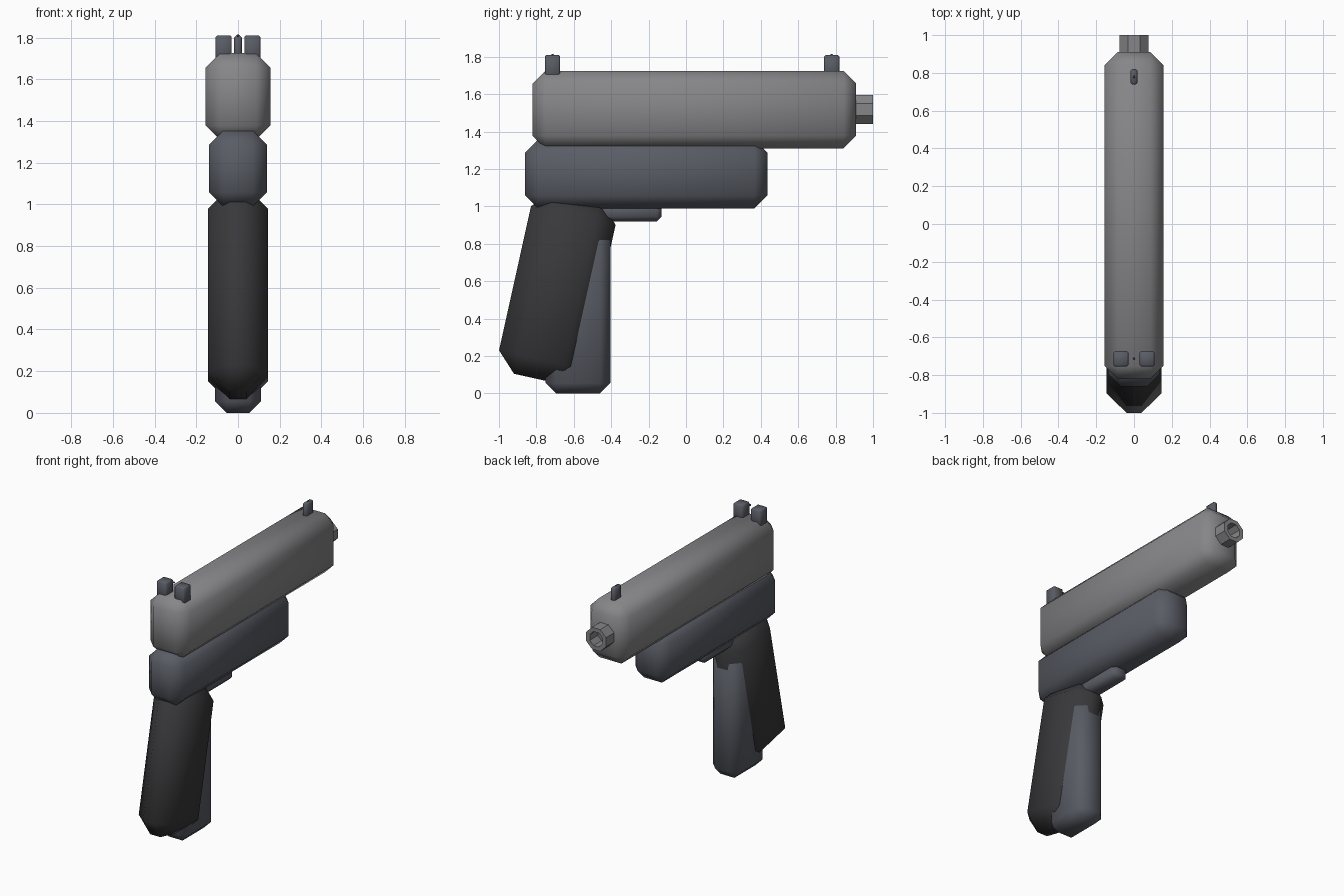
import bpy, bmesh, math
from mathutils import Matrix

if "Cube" in bpy.data.objects:
    bpy.data.objects.remove(bpy.data.objects["Cube"])


def material(name, color):
    m = bpy.data.materials.new(name)
    m.diffuse_color = (*color, 1)
    m.use_nodes = True
    m.node_tree.nodes["Principled BSDF"].inputs["Base Color"].default_value = m.diffuse_color
    return m


STEEL = material("steel", (0.24, 0.24, 0.25))
FRAME = material("frame_grey", (0.10, 0.108, 0.13))
RUBBER = material("dark_rubber", (0.04, 0.039, 0.042))


def add_object(name, bm, mat):
    bmesh.ops.recalc_face_normals(bm, faces=bm.faces)
    mesh = bpy.data.meshes.new(name)
    bm.to_mesh(mesh)
    bm.free()
    mesh.materials.append(mat)
    ob = bpy.data.objects.new(name, mesh)
    bpy.context.collection.objects.link(ob)
    return ob


def chamfer_box(name, x, y, z, chamfer, mat, tilt=0.0):
    """Box spanning the x, y, z ranges, chamfered all round, tilted about x."""
    bm = bmesh.new()
    bmesh.ops.create_cube(bm, size=1)
    bmesh.ops.scale(bm, verts=bm.verts, vec=[r[1] - r[0] for r in (x, y, z)])
    bmesh.ops.bevel(bm, geom=bm.edges[:], offset=chamfer, segments=1,
                    affect='EDGES')
    for f in bm.faces:
        f.smooth = True
    ob = add_object(name, bm, mat)
    ob.location = [(r[0] + r[1]) / 2 for r in (x, y, z)]
    ob.rotation_euler.x = tilt
    return ob


# Main bodies
chamfer_box("slide", (-.155, .155), (-.82, .91), (1.31, 1.725), .068, STEEL)
chamfer_box("frame", (-.138, .138), (-.86, .435), (.99, 1.355), .068, FRAME)
chamfer_box("grip", (-.145, .145), (-.9195, -.4565), (.066, 1.066), .105,
            RUBBER, math.radians(-12.5))
chamfer_box("magazine", (-.11, .11), (-.75, -.405), (0, .87), .055, FRAME)
chamfer_box("trigger_guard", (-.06, .06), (-.62, -.13), (.92, 1.02), .025, FRAME)

# Sights
for side, name in ((-1, "rear_sight_left"), (1, "rear_sight_right")):
    xs = sorted((side * .03, side * .108))
    chamfer_box(name, xs, (-.755, -.673), (1.68, 1.81), .008, FRAME)
chamfer_box("front_sight", (-.018, .018), (.738, .82), (1.68, 1.81), .009, FRAME)

# Tiny sight beads
for name, y in (("rear_bead", -.713), ("front_bead", .779)):
    bm = bmesh.new()
    bmesh.ops.create_uvsphere(bm, u_segments=8, v_segments=4, radius=.007)
    add_object(name, bm, FRAME).location = (0, y, 1.809)

# Octagonal muzzle with a recessed bore
bm = bmesh.new()
bmesh.ops.create_cone(bm, cap_ends=True, segments=8, radius1=.083, radius2=.083,
                      depth=.3)
bmesh.ops.rotate(bm, verts=bm.verts, matrix=Matrix.Rotation(math.pi / 8, 3, 'Z'))
bmesh.ops.rotate(bm, verts=bm.verts, matrix=Matrix.Rotation(-math.pi / 2, 3, 'X'))
front = max(bm.faces, key=lambda f: f.calc_center_median().y)
bmesh.ops.inset_region(bm, faces=[front], thickness=.03)
bore = bmesh.ops.extrude_discrete_faces(bm, faces=[front])["faces"][0]
bmesh.ops.translate(bm, verts=bore.verts, vec=(0, -.2, 0))
# Hold the angle so flats face up and sideways
span = max(v.co.z for v in bm.verts)
for v in bm.verts:
    v.co.x *= .077 / span
    v.co.z *= .077 / span
add_object("barrel", bm, STEEL).location = (0, .85, 1.518)
